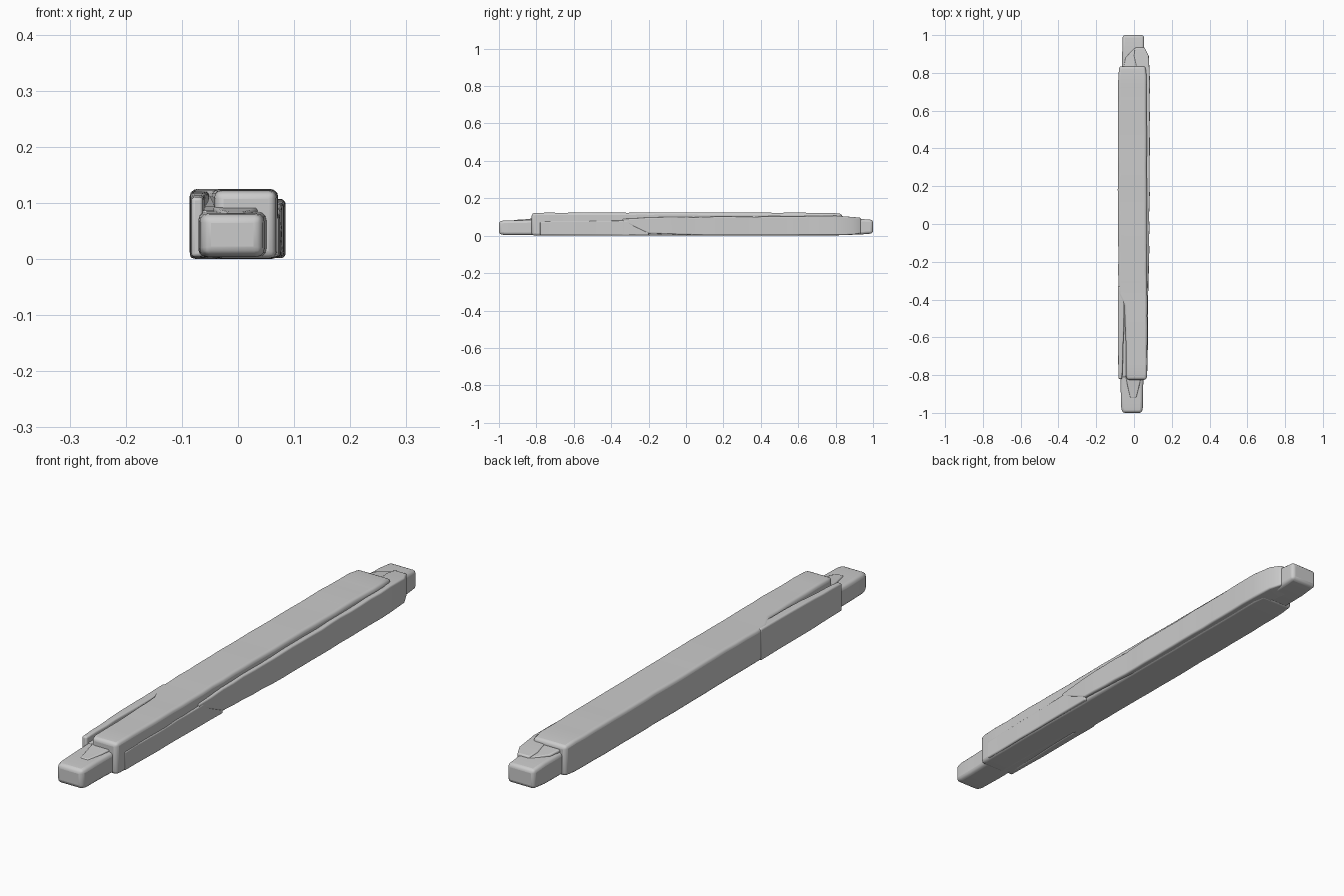
import bpy, bmesh, math, random

random.seed(4)


def loft(name, sections, bevel=0.01, wobble=0.0012, step=0.06):
    """Rectangular sections (y, x0, x1, z0, z1) joined along y, edges rounded."""
    rows = [sections[0]]
    for a, b in zip(sections, sections[1:]):
        n = max(1, round((b[0] - a[0]) / step))
        for i in range(1, n + 1):
            t = i / n
            row = [p + (q - p) * t for p, q in zip(a, b)]
            if i < n:
                row = [row[0]] + [v + random.uniform(-wobble, wobble) for v in row[1:3]] \
                    + [row[3], row[4] + random.uniform(-wobble, wobble)]
            rows.append(row)
    bm = bmesh.new()
    rings = [[bm.verts.new((x, y, z)) for x, z in
              ((x0, z0), (x1, z0), (x1, z1), (x0, z1))]
             for y, x0, x1, z0, z1 in rows]
    for r, s in zip(rings, rings[1:]):
        for i in range(4):
            j = (i + 1) % 4
            bm.faces.new((r[i], r[j], s[j], s[i]))
    bm.faces.new(rings[0][::-1])
    bm.faces.new(rings[-1])
    bmesh.ops.recalc_face_normals(bm, faces=bm.faces)
    mesh = bpy.data.meshes.new(name)
    bm.to_mesh(mesh)
    bm.free()
    ob = bpy.data.objects.new(name, mesh)
    bpy.context.collection.objects.link(ob)
    mod = ob.modifiers.new("rounded_edges", 'BEVEL')
    mod.width = bevel
    mod.segments = 3
    mod.limit_method = 'ANGLE'
    mod.angle_limit = math.radians(40)
    bpy.ops.object.select_all(action='DESELECT')
    ob.select_set(True)
    bpy.context.view_layer.objects.active = ob
    bpy.ops.object.shade_smooth_by_angle(angle=math.radians(45))
    return ob


# Narrow stub ends
loft("front_tenon", [(-1.0, -0.062, 0.042, 0.008, 0.078), (-0.97, -0.068, 0.047, 0.004, 0.081),
                     (-0.75, -0.072, 0.052, 0.004, 0.085)], bevel=0.014)
loft("back_tenon", [(0.75, -0.062, 0.055, 0.005, 0.092), (0.93, -0.062, 0.054, 0.006, 0.09),
                    (1.0, -0.06, 0.053, 0.012, 0.084)], bevel=0.013)

# Thick main beam, narrower in front where the groove runs along its left side
loft("main_beam", [(-0.825, -0.038, 0.066, 0.002, 0.119), (-0.8, -0.042, 0.069, 0.001, 0.122),
                   (-0.6, -0.044, 0.071, 0.0, 0.123), (-0.43, -0.052, 0.071, 0.0, 0.123),
                   (-0.37, -0.083, 0.07, 0.0, 0.123), (0.0, -0.085, 0.068, 0.0, 0.125),
                   (0.55, -0.085, 0.067, 0.0, 0.123), (0.78, -0.083, 0.067, 0.001, 0.122),
                   (0.835, -0.078, 0.06, 0.003, 0.116)], bevel=0.012)

# Split-off splinter on the left and the sloping groove floor beside it
loft("left_splinter", [(-0.82, -0.083, -0.063, 0.004, 0.11), (-0.65, -0.085, -0.058, 0.002, 0.117),
                       (-0.5, -0.085, -0.052, 0.002, 0.12), (-0.33, -0.085, -0.05, 0.001, 0.122)],
     bevel=0.006)
loft("groove_floor", [(-0.81, -0.075, -0.03, 0.004, 0.086), (-0.6, -0.075, -0.03, 0.004, 0.1),
                      (-0.35, -0.075, -0.03, 0.004, 0.121)], bevel=0.003)

# Thin layers on the right side
loft("right_front_layer", [(-0.78, 0.04, 0.072, 0.004, 0.075), (-0.4, 0.04, 0.075, 0.003, 0.08),
                           (-0.2, 0.04, 0.077, 0.002, 0.086)], bevel=0.005)
loft("right_side_layer", [(-0.34, 0.04, 0.074, 0.078, 0.09), (-0.2, 0.04, 0.079, 0.012, 0.098),
                          (0.1, 0.04, 0.082, 0.002, 0.1), (0.5, 0.04, 0.082, 0.002, 0.104),
                          (0.8, 0.02, 0.083, 0.003, 0.107), (0.89, 0.0, 0.078, 0.005, 0.1),
                          (0.935, 0.005, 0.056, 0.012, 0.096)], bevel=0.008, wobble=0.002)

# Broken chips on top of the stub ends
loft("front_chip", [(-0.92, -0.02, 0.012, 0.06, 0.084), (-0.8, -0.045, 0.04, 0.06, 0.094)],
     bevel=0.005)
loft("back_chip", [(0.8, -0.06, 0.03, 0.06, 0.104), (0.88, -0.045, 0.03, 0.06, 0.097),
                   (0.93, 0.0, 0.03, 0.06, 0.092)], bevel=0.005)
